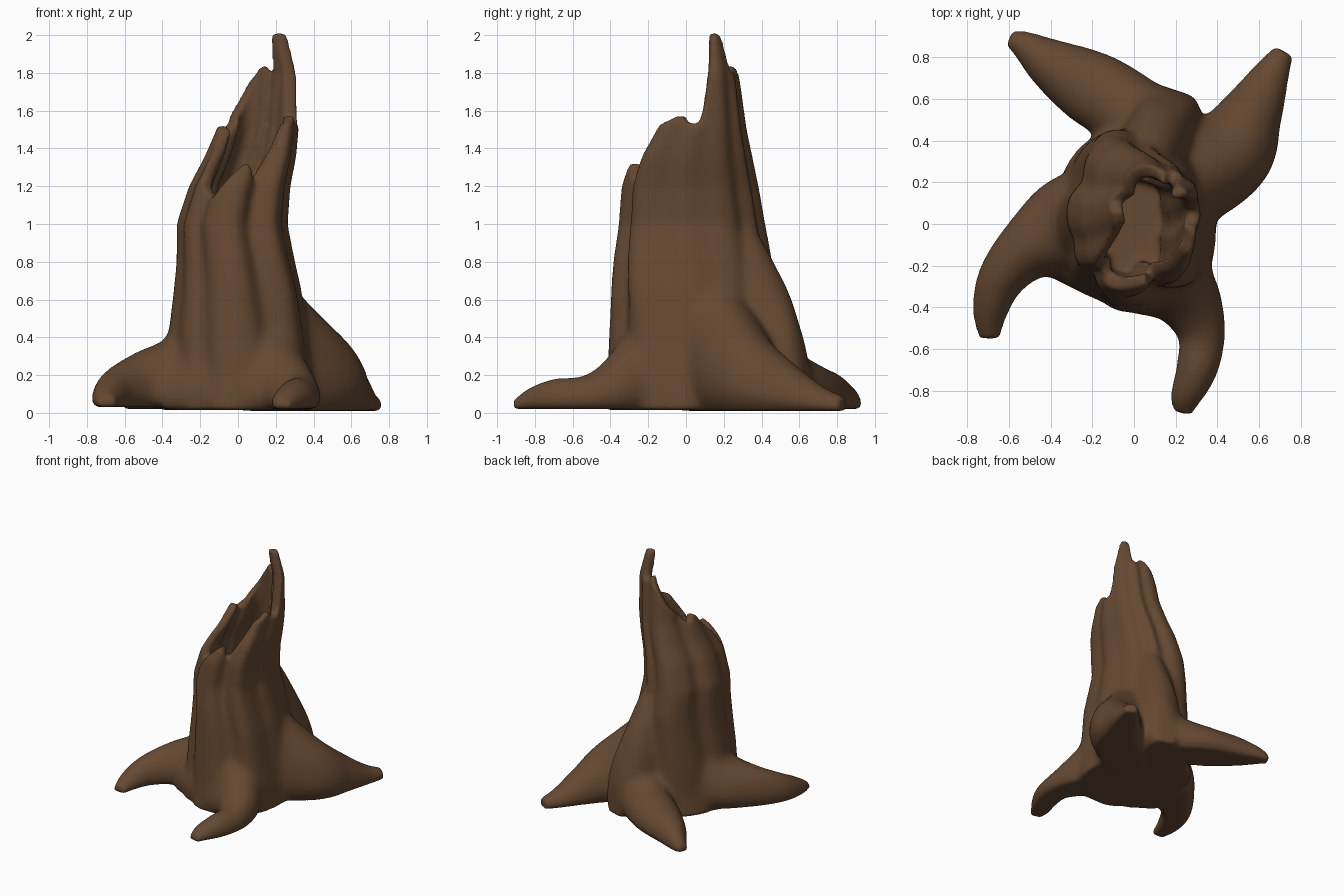
import bpy, bmesh, math
from mathutils import Vector

if "Cube" in bpy.data.objects:
    bpy.data.objects.remove(bpy.data.objects["Cube"])

SEG = 144


def lerp_table(table, x):
    """Blended lookup in rows of (key, values...)."""
    if x <= table[0][0]:
        return table[0][1:]
    for a, b in zip(table, table[1:]):
        if x <= b[0]:
            t = (x - a[0]) / (b[0] - a[0])
            return tuple(p + (q - p) * t for p, q in zip(a[1:], b[1:]))
    return table[-1][1:]


def loft(bm, rings):
    """Skin closed rings of points and cap both ends."""
    loops = [[bm.verts.new(p) for p in ring] for ring in rings]
    n = len(loops[0])
    for a, b in zip(loops, loops[1:]):
        for i in range(n):
            j = (i + 1) % n
            bm.faces.new((a[i], a[j], b[j], b[i]))
    bm.faces.new(loops[0][::-1])
    bm.faces.new(loops[-1])


# Trunk sections: height, centre x, centre y, half width x, half width y
SECTIONS = [(0.0, .0, .02, .40, .44), (.2, .01, .02, .38, .43), (.4, .0, .025, .365, .425),
            (.65, .0, .03, .335, .42), (.8, -.01, .035, .31, .415), (1.0, -.03, .03, .29, .38),
            (1.2, .01, .02, .265, .355), (1.35, .065, .03, .24, .315), (1.5, .105, .06, .215, .255),
            (1.8, .13, .085, .19, .19), (2.05, .12, .08, .14, .14)]
# Broken rim: angle in degrees, height
RIM = [(0, 1.53), (6, 1.58), (11, 1.74), (17, 1.88), (24, 2.01), (42, 2.015), (52, 1.99), (62, 1.81),
       (72, 1.80), (82, 1.84), (95, 1.83), (110, 1.75), (130, 1.62), (155, 1.53), (168, 1.47),
       (180, 1.53), (195, 1.49), (210, 1.33), (224, 1.17), (240, 1.14), (254, 1.26), (267, 1.33),
       (276, 1.30), (286, 1.22), (298, 1.38), (308, 1.52), (335, 1.58), (348, 1.53), (360, 1.53)]
# Bark furrows (negative depth is a ridge): angle, depth, width
FURROWS = [(229, .14, 8), (291, .16, 11), (315, -.1, 12), (340, .06, 8), (12, .05, 11), (50, .1, 11),
           (80, .12, 10), (112, -.05, 14), (150, .14, 11), (197, .08, 9)]


def trunk_point(deg, z, wall=0.0):
    cx, cy, rx, ry = lerp_table(SECTIONS, z)
    k = 1.02
    fade = min(1, .35 + z)
    for ang, depth, width in FURROWS:
        d = (deg - ang - 16 * max(0, .9 - z) + 180) % 360 - 180
        k -= depth * fade * math.exp(-(d / width) ** 2)
    a = math.radians(deg)
    return Vector((cx + (rx * k - wall) * math.cos(a), cy + (ry * k - wall) * math.sin(a), z))


bm = bmesh.new()

# Hollow trunk: outer wall up to the broken rim, then inner wall down to the floor
angles = [360 * i / SEG for i in range(SEG)]
rims = [lerp_table(RIM, a)[0] for a in angles]
FLOOR = .95
rings = []
for s in range(41):
    t = s / 40
    rings.append([trunk_point(a, .015 + (h - .015) * t) for a, h in zip(angles, rims)])
for s in range(21):
    t = s / 20
    rings.append([trunk_point(a, h + (FLOOR - h) * t, .065 + .06 * t) for a, h in zip(angles, rims)])
loft(bm, rings)


def spline(points, steps=8):
    """Catmull-Rom samples through 4D points."""
    pts = [Vector(p) for p in points]
    pts = [2 * pts[0] - pts[1]] + pts + [2 * pts[-1] - pts[-2]]
    out = []
    for p0, p1, p2, p3 in zip(pts, pts[1:], pts[2:], pts[3:]):
        for s in range(steps):
            t = s / steps
            out.append(.5 * (2 * p1 + (p2 - p0) * t + (2 * p0 - 5 * p1 + 4 * p2 - p3) * t * t
                             + (3 * p1 - p0 - 3 * p2 + p3) * t ** 3))
    return out + [pts[-2]]


def root(points, base):
    """Flat-bottomed tapering root through (x, y, top height, half width)."""
    path = spline(points)
    rings = []
    for i, p in enumerate(path):
        a, b = path[max(i - 1, 0)], path[min(i + 1, len(path) - 1)]
        side = Vector((b.y - a.y, a.x - b.x, 0)).normalized()
        ring = []
        for k in range(24):
            u = 2 * math.pi * k / 24
            c, s = math.cos(u), math.sin(u)
            mid = base + (p.z - base) * .3
            z = mid + (p.z - mid) * s if s > 0 else mid + (mid - base) * max(-1, s * 1.4)
            ring.append(Vector((p.x, p.y, 0)) + side * p.w * c + Vector((0, 0, z)))
        rings.append(ring)
    loft(bm, rings)


# Roots
root([(-.12, .05, .75, .25), (-.33, -.02, .43, .24), (-.52, -.13, .33, .155), (-.64, -.27, .25, .115),
      (-.69, -.42, .17, .085), (-.695, -.55, .09, .05)], .03)
root([(.1, -.1, .85, .18), (.2, -.27, .48, .18), (.28, -.4, .30, .155), (.325, -.54, .20, .115),
      (.30, -.70, .18, .10), (.25, -.83, .13, .075), (.235, -.91, .07, .045)], .02)
root([(.1, .08, .9, .18), (.27, .2, .68, .22), (.46, .35, .46, .22), (.57, .54, .28, .15),
      (.66, .72, .14, .09), (.72, .83, .09, .05)], .01)
root([(.1, .2, .8, .2), (.1, .4, .55, .22), (-.04, .55, .34, .19), (-.22, .66, .26, .18),
      (-.40, .77, .21, .125), (-.53, .86, .14, .07), (-.60, .89, .08, .04)], .02)
# Back buttress
root([(.06, .2, 1.15, .15), (.1, .36, .98, .17), (.14, .47, .78, .17), (.18, .55, .6, .15),
      (.2, .61, .42, .12), (.21, .64, .27, .08)], .015)
# Low skirt along the front, between the two front roots
root([(-.38, -.18, .25, .08), (-.15, -.27, .28, .1), (.1, -.34, .28, .11), (.27, -.3, .28, .12)], .02)

bmesh.ops.recalc_face_normals(bm, faces=bm.faces[:])
mesh = bpy.data.meshes.new("tree_stump")
bm.to_mesh(mesh)
bm.free()
stump = bpy.data.objects.new("tree_stump", mesh)
bpy.context.collection.objects.link(stump)

# Fuse trunk and roots into one skin
fuse = stump.modifiers.new("fuse", 'REMESH')
fuse.mode = 'VOXEL'
fuse.voxel_size = .014
graph = bpy.context.evaluated_depsgraph_get()
fused = bpy.data.meshes.new_from_object(stump.evaluated_get(graph))
stump.modifiers.clear()
stump.data = fused
fused.shade_smooth()

# Soften everything a little, and the root junctions much more
joints = stump.vertex_groups.new(name="joints")
for v in fused.vertices:
    x, y, z = v.co
    w = min(1, max(0, (1.1 - z) / .5)) * min(1, max(0, (.78 - math.hypot(x, y)) / .2))
    w *= min(1, max(0, (z - .02) / .06))
    joints.add([v.index], w, 'REPLACE')
blend = stump.modifiers.new("blend_joints", 'SMOOTH')
blend.vertex_group = "joints"
blend.factor = .5
blend.iterations = 60
soften = stump.modifiers.new("soften", 'SMOOTH')
soften.factor = .5
soften.iterations = 10

# Bark colour
bark = bpy.data.materials.new("bark")
bark.diffuse_color = (.13, .066, .032, 1)
bark.use_nodes = True
bark.node_tree.nodes["Principled BSDF"].inputs["Base Color"].default_value = bark.diffuse_color
fused.materials.clear()
fused.materials.append(bark)
